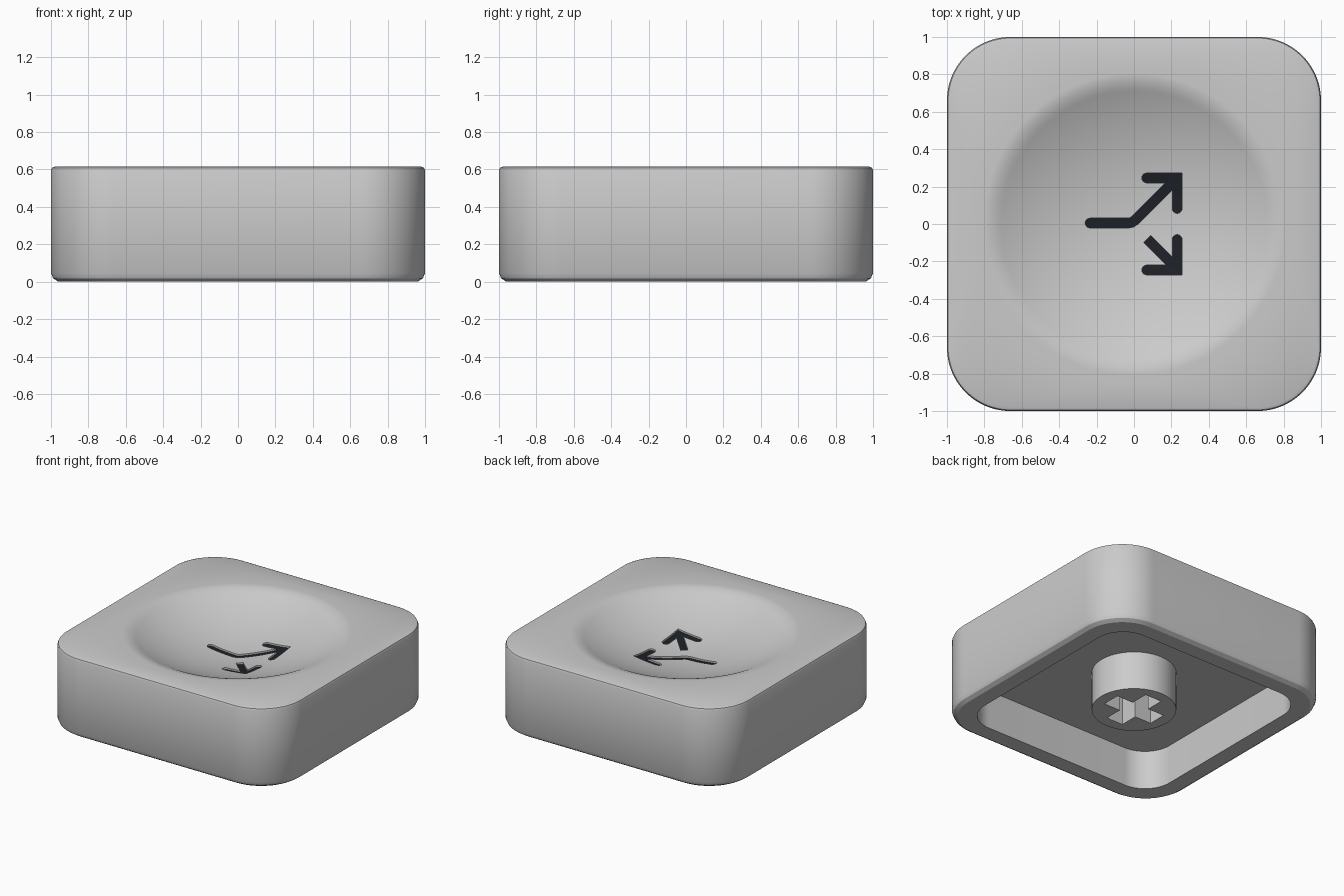
import bpy, bmesh, math
from mathutils import Vector

if "Cube" in bpy.data.objects:
    bpy.data.objects.remove(bpy.data.objects["Cube"])

TOP, DISH_R, DISH_D, CEIL = 0.615, 0.76, 0.19, 0.30
SEG = 24                       # points per quarter turn
BALL = (DISH_R ** 2 + DISH_D ** 2) / (2 * DISH_D)


def dish_z(r):
    """Spherical dish softly blended into the flat top."""
    s = -DISH_D + BALL - math.sqrt(BALL ** 2 - r ** 2)
    k = 0.025
    h = max(k - abs(s), 0) / k
    return TOP + min(s, 0) - h * h * k / 4


def circle(r, z):
    n = 4 * SEG
    return [(r * math.cos(2 * math.pi * (i + 0.5) / n),
             r * math.sin(2 * math.pi * (i + 0.5) / n), z) for i in range(n)]


def rounded_square(half, rad, z):
    pts = []
    for q in range(4):
        a0 = q * math.pi / 2
        cx = math.copysign(half - rad, math.cos(a0 + math.pi / 4))
        cy = math.copysign(half - rad, math.sin(a0 + math.pi / 4))
        for j in range(SEG):
            a = a0 + math.pi / 2 * j / (SEG - 1)
            pts.append((cx + rad * math.cos(a), cy + rad * math.sin(a), z))
    return pts


def finish(bm, name):
    bmesh.ops.recalc_face_normals(bm, faces=bm.faces[:])
    mesh = bpy.data.meshes.new(name)
    bm.to_mesh(mesh)
    bm.free()
    ob = bpy.data.objects.new(name, mesh)
    bpy.context.collection.objects.link(ob)
    return ob


def skin(bm, rings):
    """Closed skin through equal-length rings, capped at both ends."""
    loops = [[bm.verts.new(p) for p in ring] for ring in rings]
    n = len(loops[0])
    for a, b in zip(loops, loops[1:]):
        for i in range(n):
            j = (i + 1) % n
            bm.faces.new((a[i], a[j], b[j], b[i]))
    bm.faces.new(loops[0])
    bm.faces.new(loops[-1])


# Keycap: dish, top, sides, rim, cavity and stem as one skin
radii = [0.03 + 0.03 * i for i in range(22)] + [0.68 + 0.01 * i for i in range(17)]
rings = [circle(r, dish_z(r)) for r in radii]
for inset, z in ((0.02, TOP), (0.006, TOP - 0.006), (0, TOP - 0.02),
                 (0, 0.045), (0.012, 0.018), (0.04, 0)):
    rings.append(rounded_square(1 - inset, 0.34 - inset, z))
rings += [rounded_square(0.84, 0.22, 0), rounded_square(0.84, 0.22, CEIL),
          circle(0.295, CEIL), circle(0.295, 0.005)]
bm = bmesh.new()
skin(bm, rings)
keycap = finish(bm, "keycap")


# Cross-shaped socket cutter
def cross_ring(z, a=0.21, b=0.07):
    quarter = [(a, -b), (a, b), (b, b)]
    pts = []
    for _ in range(4):
        pts += [(x, y, z) for x, y in quarter]
        quarter = [(-y, x) for x, y in quarter]
    return pts


bm = bmesh.new()
skin(bm, [cross_ring(-0.1), cross_ring(CEIL)])
socket_cutter = finish(bm, "socket_cutter")


# Arrow strokes that follow the dish
def stroke(bm, path, low, high, round_ends=True, w=0.026):
    pts = [Vector(p) for p in path]
    line = []
    for a, b in zip(pts, pts[1:]):
        n = max(1, round((b - a).length / 0.03))
        line += [a.lerp(b, i / n) for i in range(n)]
    line.append(pts[-1])
    rungs = []
    for i, p in enumerate(line):
        d0 = (p - line[i - 1]).normalized() if i else (line[1] - p).normalized()
        d1 = (line[i + 1] - p).normalized() if i < len(line) - 1 else d0
        t = (d0 + d1).normalized()
        rungs.append((p, Vector((-t.y, t.x)) * w / max(t.dot(d1), 0.5)))
    if round_ends:
        for end, nxt in ((0, 1), (-1, -2)):
            p, side = rungs[end]
            out = (p - rungs[nxt][0]).normalized() * w
            caps = [(p + out * math.sin(a), side * math.cos(a))
                    for a in (0.4, 0.8, 1.2, 1.5)]
            rungs = caps[::-1] + rungs if end == 0 else rungs + caps
    sections = []
    for p, side in rungs:
        l, r = p + side, p - side
        sections.append([(q.x, q.y, dish_z(q.length) + h)
                         for q, h in ((l, low), (r, low), (r, high), (l, high))])
    skin(bm, sections)


def arrows(name, low, high):
    bm = bmesh.new()
    stroke(bm, [(-0.235, 0.005), (-0.03, 0.005), (-0.012, 0.009),
                (0.004, 0.019), (0.225, 0.24)], low, high)
    stroke(bm, [(0.07, -0.08), (0.225, -0.235)], low, high, False)
    for s in (1, -1):
        stroke(bm, [(0.068, s * 0.246), (0.231, s * 0.246), (0.231, s * 0.083)], low, high)
    return finish(bm, name)


groove_cutter = arrows("groove_cutter", -0.03, 0.1)
inlay = arrows("arrow_inlay", -0.03, -0.013)
dark = bpy.data.materials.new("dark")
dark.diffuse_color = (0.012, 0.015, 0.02, 1)
dark.use_nodes = True
dark.node_tree.nodes["Principled BSDF"].inputs["Base Color"].default_value = dark.diffuse_color
inlay.data.materials.append(dark)

# Cut socket and grooves
bpy.context.view_layer.objects.active = keycap
for cutter in (socket_cutter, groove_cutter):
    cutter.hide_render = True
    mod = keycap.modifiers.new("cut", "BOOLEAN")
    mod.operation, mod.solver, mod.object = "DIFFERENCE", "EXACT", cutter
    mod.use_self = cutter is groove_cutter
    bpy.ops.object.modifier_apply(modifier=mod.name)
    bpy.data.objects.remove(cutter)

for ob in (keycap, inlay):
    bpy.ops.object.select_all(action="DESELECT")
    ob.select_set(True)
    bpy.context.view_layer.objects.active = ob
    bpy.ops.object.shade_smooth_by_angle(angle=math.radians(30))
